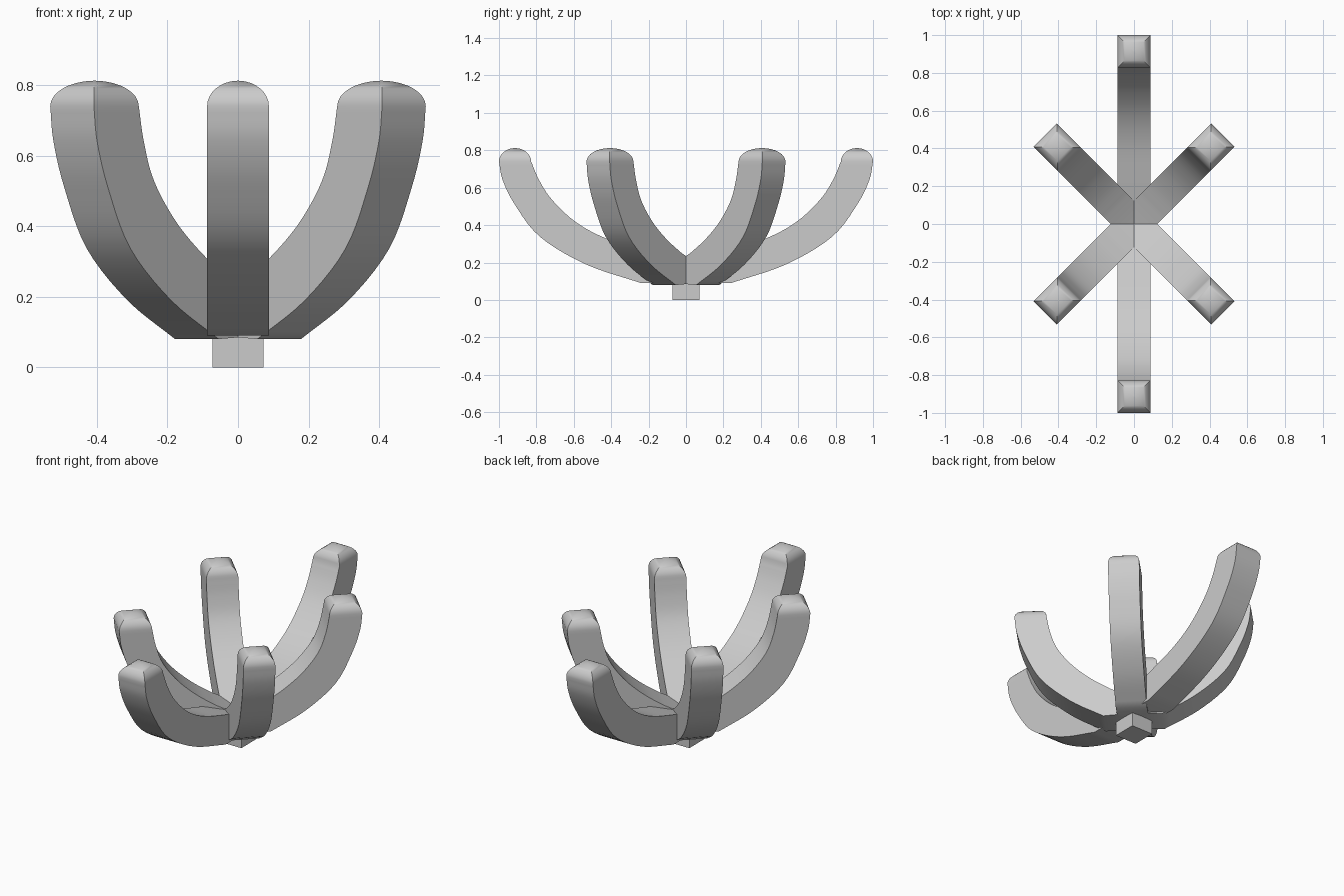
import bpy, bmesh, math
from mathutils import Vector

if "Cube" in bpy.data.objects:
    bpy.data.objects.remove(bpy.data.objects["Cube"])

HALF = 0.0875  # half width of every arm


def spline(pts, steps=5):
    """Catmull-Rom curve through 2D points."""
    p = [Vector(q) for q in pts]
    p = [2 * p[0] - p[1]] + p + [2 * p[-1] - p[-2]]
    out = []
    for i in range(1, len(p) - 2):
        a, b, c, d = p[i - 1:i + 3]
        for k in range(steps):
            t = k / steps
            out.append(0.5 * (2 * b + (c - a) * t + (2 * a - 5 * b + 4 * c - d) * t * t
                              + (3 * b - a - 3 * c + d) * t ** 3))
    return out + [p[-2]]


def arm(name, outer, inner, angle):
    """Square-section arm: outer/inner curves are (radius, height)."""
    o = [Vector((0, 0.09))] + spline(outer)
    n = [Vector((0, 0.19))] + spline(inner)
    rings = [(a, b, HALF) for a, b in zip(o, n)]
    # domed tip: shrinking squares
    mid, half = (o[-1] + n[-1]) / 2, (o[-1] - n[-1]) / 2
    for k in range(1, 9):
        t = math.pi / 2 * k / 8.15
        s, up = math.cos(t), Vector((0, 0.072 * math.sin(t)))
        rings.append((mid + half * s + up, mid - half * s + up, HALF * s))
    bm = bmesh.new()
    loops = []
    ca, sa = math.cos(angle), math.sin(angle)
    for a, b, w in rings:
        loops.append([bm.verts.new((p.x * ca - v * sa, p.x * sa + v * ca, p.y))
                      for p, v in ((a, -w), (a, w), (b, w), (b, -w))])
    for l, m in zip(loops, loops[1:]):
        for i in range(4):
            j = (i + 1) % 4
            bm.faces.new((l[i], l[j], m[j], m[i]))
    bm.faces.new(loops[0])
    bm.faces.new(loops[-1])
    bmesh.ops.recalc_face_normals(bm, faces=bm.faces)
    me = bpy.data.meshes.new(name)
    bm.to_mesh(me)
    bm.free()
    ob = bpy.data.objects.new(name, me)
    bpy.context.collection.objects.link(ob)
    bpy.ops.object.select_all(action='DESELECT')
    ob.select_set(True)
    bpy.context.view_layer.objects.active = ob
    bpy.ops.object.shade_smooth_by_angle(angle=math.radians(35))


# Long arms, front and back
long_outer = [(.24, .09), (.535, .19), (.78, .337), (.914, .508), (.98, .64), (1, .74)]
long_inner = [(.2, .255), (.43, .33), (.59, .417), (.716, .535), (.785, .64), (.828, .74)]
for name, deg in (("long_arm_front", -90), ("long_arm_back", 90)):
    arm(name, long_outer, long_inner, math.radians(deg))

# Short diagonal arms
short_outer = [(.165, .08), (.356, .19), (.519, .337), (.608, .508), (.652, .64), (.665, .74)]
short_inner = [(.13, .256), (.235, .325), (.34, .417), (.425, .53), (.465, .64), (.485, .74)]
for i in range(4):
    arm(f"short_arm_{i + 1}", short_outer, short_inner, math.radians(45 + 90 * i))

# Small square foot
bpy.ops.mesh.primitive_cube_add(size=1, location=(0, 0, 0.05))
foot = bpy.context.object
foot.name = "foot_block"
foot.scale = (0.144, 0.144, 0.1)
